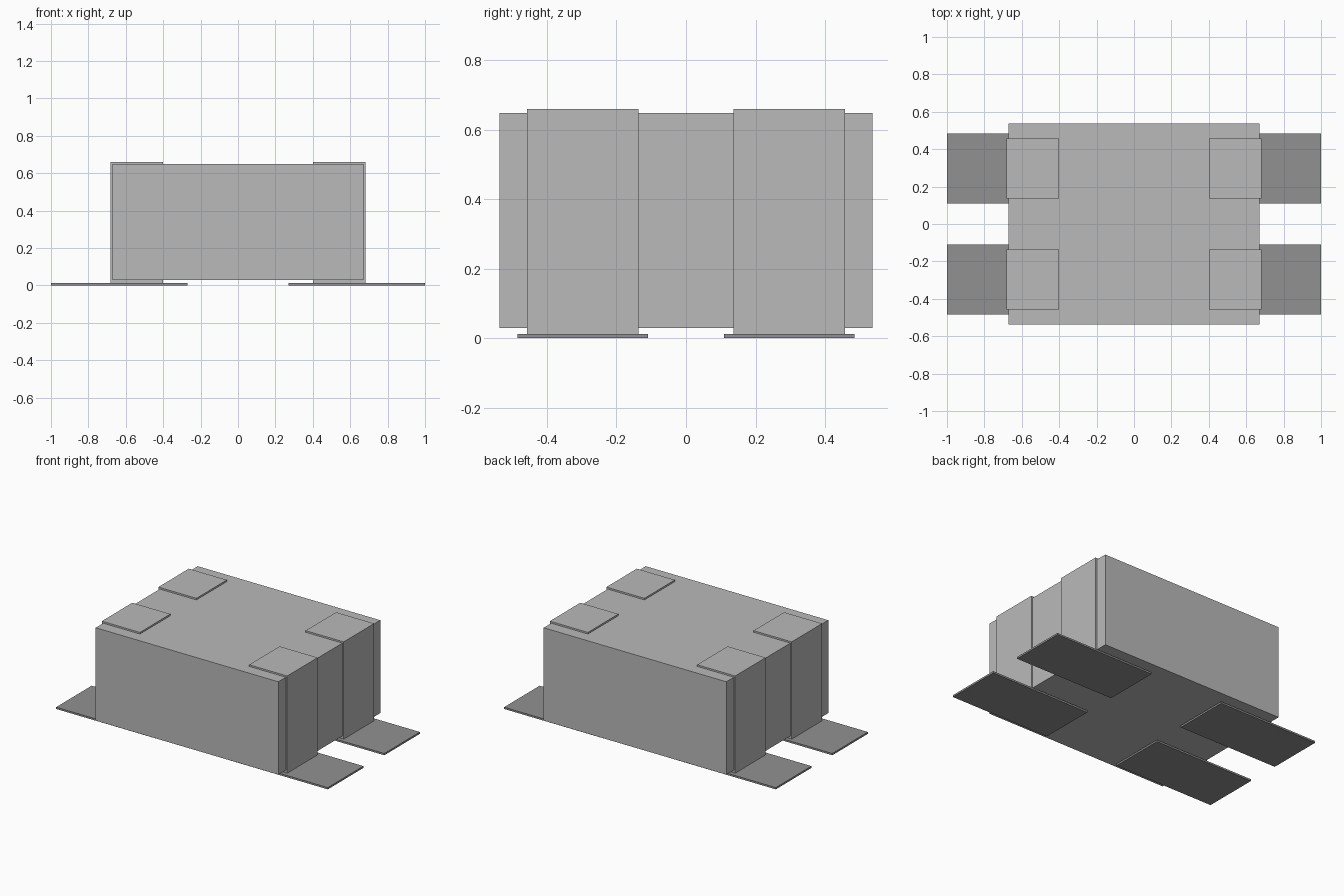
import bpy

if "Cube" in bpy.data.objects:
    bpy.data.objects.remove(bpy.data.objects["Cube"])


def material(name, value):
    m = bpy.data.materials.new(name)
    m.diffuse_color = (value, value, value, 1.0)
    m.use_nodes = True
    m.node_tree.nodes["Principled BSDF"].inputs["Base Color"].default_value = m.diffuse_color
    return m


light_grey = material("light grey", 0.49)
dark_grey = material("dark grey", 0.285)


def box(name, low, high, mat):
    """Axis-aligned box between two corners."""
    centre = [(a + b) / 2 for a, b in zip(low, high)]
    bpy.ops.mesh.primitive_cube_add(size=1, location=centre)
    ob = bpy.context.object
    ob.name = name
    ob.scale = [b - a for a, b in zip(low, high)]
    bpy.ops.object.transform_apply(location=False, rotation=False, scale=True)
    ob.data.materials.append(mat)
    return ob


def corner_box(name, x, y, z, mat):
    """One box in each of the four corners."""
    for sx, side in ((-1, "left"), (1, "right")):
        for sy, end in ((-1, "front"), (1, "back")):
            xs = sorted(sx * v for v in x)
            ys = sorted(sy * v for v in y)
            box(f"{name}_{end}_{side}", (xs[0], ys[0], z[0]),
                (xs[1], ys[1], z[1]), mat)


# Main block, raised slightly off the pads
box("body", (-0.672, -0.536, 0.03), (0.672, 0.536, 0.648), light_grey)

# End terminals wrapping the block's sides, top and underside
corner_box("terminal", (0.402, 0.682), (0.137, 0.457), (0.012, 0.659), light_grey)

# Thin flat pads under the terminals
corner_box("pad", (0.27, 1.0), (0.11, 0.484), (0.0, 0.012), dark_grey)
